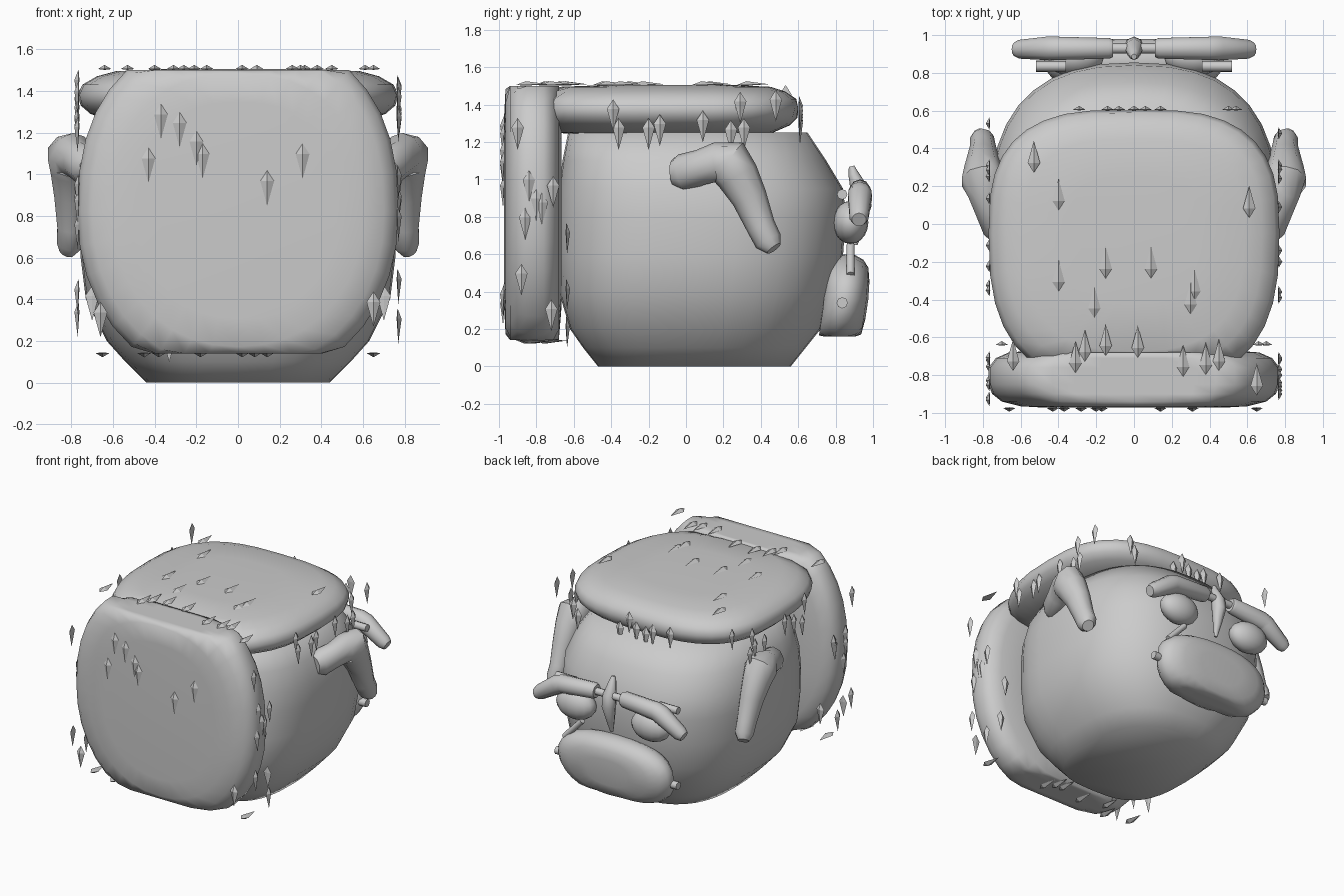
import bpy, bmesh, random
from math import sin, cos, pi, copysign
from mathutils import Vector, Matrix

if "Cube" in bpy.data.objects:
    bpy.data.objects.remove(bpy.data.objects["Cube"])

random.seed(4)


def finish(name, bm, angle=0.8):
    bmesh.ops.recalc_face_normals(bm, faces=bm.faces)
    me = bpy.data.meshes.new(name)
    bm.to_mesh(me)
    bm.free()
    ob = bpy.data.objects.new(name, me)
    bpy.context.collection.objects.link(ob)
    if angle:
        bpy.ops.object.select_all(action='DESELECT')
        ob.select_set(True)
        bpy.context.view_layer.objects.active = ob
        bpy.ops.object.shade_smooth_by_angle(angle=angle)
    return ob


def loft(name, rings, angle=0.8):
    """Skin a stack of equal-length point rings and cap both ends."""
    bm = bmesh.new()
    vs = [[bm.verts.new(p) for p in r] for r in rings]
    n = len(vs[0])
    for a, b in zip(vs, vs[1:]):
        for i in range(n):
            j = (i + 1) % n
            bm.faces.new((a[i], a[j], b[j], b[i]))
    bm.faces.new(vs[0])
    bm.faces.new(vs[-1])
    return finish(name, bm, angle)


def oval(a, b_lo, b_hi, n_lo, n_hi, lo=-9, hi=9, count=36):
    """Superellipse outline with separate halves, clipped flat at lo and hi."""
    pts = []
    for i in range(count):
        c, s = cos(2 * pi * i / count), sin(2 * pi * i / count)
        b, n = (b_hi, n_hi) if s > 0 else (b_lo, n_lo)
        v = copysign(abs(s) ** (2 / n), s) * b
        pts.append((a * copysign(abs(c) ** (2 / n), c), max(lo, min(hi, v))))
    return pts


def tube(name, path, sides=10, flat=1.0, ref=(0, 1, 0)):
    """Tapered limb through (x, y, z, radius) points; ref fixes the section's twist."""
    P = [Vector(p[:3]) for p in path]
    rings = []
    for i, p in enumerate(P):
        d = P[min(i + 1, len(P) - 1)] - P[max(i - 1, 0)]
        side = d.cross(Vector(ref)).normalized()
        up = side.cross(d).normalized()
        r = path[i][3]
        rings.append([p + side * r * cos(2 * pi * k / sides)
                      + up * r * flat * sin(2 * pi * k / sides) for k in range(sides)])
    return loft(name, rings)


# Body: rounded barrel, flat top and bottom (z, half width, y min, y max)
body = [(0, .44, -.47, .56), (.1, .54, -.55, .64), (.2, .63, -.62, .72), (.4, .73, -.68, .80),
        (.6, .755, -.69, .84), (.8, .76, -.69, .855), (.95, .75, -.68, .84),
        (1.1, .70, -.66, .75), (1.25, .60, -.63, .65)]
loft("body", [[(x, (y0 + y1) / 2 + v, z)
               for x, v in oval(w, (y1 - y0) / 2, (y1 - y0) / 2, 3.0, 2.5)]
              for z, w, y0, y1 in body], pi)

# Front fur slab, lofted along y
front = [(-.972, .62), (-.965, .78), (-.94, .91), (-.90, .975), (-.85, 1), (-.76, 1),
         (-.71, .95), (-.68, .86), (-.665, .6)]
loft("front_fur_slab", [[(x, y, .82 + v) for x, v in
                         oval(.77 * s, .83 * s, .85 * s, 2.15, 2.4, -.68, .68)]
                        for y, s in front], pi)

# Top fur cap, lofted along z
cap = [(1.235, .6), (1.25, .78), (1.29, .92), (1.33, .98), (1.38, 1), (1.43, .97),
       (1.47, .88), (1.495, .76), (1.505, .45)]
loft("top_fur_cap", [[(x, v - .05, z) for x, v in
                      oval(.77 * s, .82 * s, .66 * s, 2.7, 2.9, -.67, .65)]
                     for z, s in cap], pi)

# Muzzle: flat-bottomed pad on the rear face, leaning slightly out at mid height
pad = [(-.12, .72), (-.09, .9), (-.03, 1), (.03, .98), (.075, .88), (.105, .7), (.115, .4)]
loft("muzzle", [[(x, .86 + h + (v if v < 0 else v * .4) * .15, .36 + v)
                 for x, v in oval(.48 * s, .27 * s, .24 * s, 2.2, 2.4, -.2, .24, 28)]
                for h, s in pad], pi)

# Nose ridge, bridge bar and small stick
tube("nose", [(0, .885, 1.07, .015), (0, .895, 1.03, .028), (0, .93, .94, .05),
              (0, .94, .86, .052), (0, .92, .74, .03), (0, .905, .65, .012)], 8, ref=(1, 0, 0))
tube("bridge", [(-.14, .93, .94, .028), (.14, .93, .94, .028)], 8)
tube("whisker_stick", [(.42, .88, .49, .022), (.27, .88, .65, .022)], 8)

for sx, tag in ((1, "right"), (-1, "left")):
    # Arm: short upper arm, bent elbow, tapering forearm
    arm = [(.70, -.07, 1.03, .07), (.715, -.02, 1.035, .10), (.76, .08, 1.065, .095),
           (.79, .17, 1.095, .105), (.80, .23, 1.09, .13), (.80, .275, 1.02, .115),
           (.80, .34, .90, .095), (.80, .40, .75, .078), (.805, .44, .67, .075),
           (.82, .47, .63, .045)]
    tube(tag + "_arm", [(sx * x, y, z, r) for x, y, z, r in arm], 10, .9, ref=(1, 0, 0))
    # Drooping brow
    brow = [(.11, .93, .94, .05), (.13, .93, .94, .06), (.40, .93, .92, .068), (.44, .93, .905, .07),
            (.60, .925, .80, .055), (.63, .925, .785, .04)]
    tube(tag + "_brow", [(sx * x, y, z, r) for x, y, z, r in brow], 10, .95)
    # Eye
    bm = bmesh.new()
    bmesh.ops.create_uvsphere(bm, u_segments=16, v_segments=10, radius=1,
                              matrix=Matrix.Translation((sx * .32, .88, .77))
                              @ Matrix.Diagonal((.16, .095, .115, 1)))
    finish(tag + "_eye", bm)
    # Pegs beside brow and muzzle
    tube(tag + "_brow_peg", [(sx * .36, .835, .92, .028), (sx * .52, .835, .92, .028)], 8)
    tube(tag + "_muzzle_peg", [(sx * .40, .835, .34, .03), (sx * .52, .835, .34, .03)], 8)

# Fur tufts: thin kite spikes lying against the slab and cap
tufts = bmesh.new()


def tuft(pos, normal, along, length=.17):
    n, d = Vector(normal), Vector(along)
    s, c = n.cross(d), Vector(pos)
    ring = [tufts.verts.new(c + d * -length * .1 + o)
            for o in (s * .033, n * .02, s * -.033, n * -.004)]
    ends = [tufts.verts.new(c + d * length * .6 + n * .004),
            tufts.verts.new(c - d * length * .4)]
    for i in range(4):
        for e in ends:
            tufts.faces.new((ring[i], ring[(i + 1) % 4], e))


down, fwd = (0, 0, -1), (0, 1, 0)
for x, z in ((-.37, 1.27), (-.28, 1.23), (-.2, 1.14), (-.17, 1.08), (-.43, 1.06), (.31, 1.08),
             (.14, .95), (-.66, .32), (.65, .37)):
    tuft((x, -.974, z), (0, -1, 0), down)
for y, z in ((-.9, 1.26), (-.84, .98), (-.8, .88), (-.77, .86), (-.86, .78), (-.71, .95),
             (-.88, .48), (-.72, .29), (-.39, 1.36), (-.36, 1.26), (-.2, 1.26), (-.14, 1.28),
             (.09, 1.3), (.24, 1.25), (.31, 1.26), (.29, 1.4), (.48, 1.41)):
    tuft((.765, y, z), (1, 0, 0), down)
    tuft((-.765, y + random.uniform(-.06, .06), z + random.uniform(-.06, .04)), (-1, 0, 0), down)
for x, y in ((-.53, .34), (-.4, .14), (.61, .1), (-.15, -.22), (.09, -.22), (-.4, -.29),
             (-.21, -.43), (.32, -.34), (.3, -.41), (-.15, -.63), (.02, -.64), (-.26, -.66),
             (-.31, -.72), (-.64, -.71), (.26, -.74), (.38, -.73), (.45, -.71), (.65, -.84)):
    tuft((x, y, 1.505), (0, 0, 1), fwd)
for x in (-.65, -.45, -.38, -.18, .02, .08, .14, .65):
    tuft((x, random.uniform(-.9, -.72), .142), (0, 0, -1), fwd)
for x in (-.29, -.14, -.08, 0, .06, .14, .5, .54):
    tuft((x, .605, random.uniform(1.28, 1.40)), (0, 1, 0), down)
for x, z in ((-.7, .4), (.7, .4), (.66, .7), (-.33, .2)):
    tuft((x, -.64, z), (0, 1, 0), down)
finish("fur_tufts", tufts, 0)
